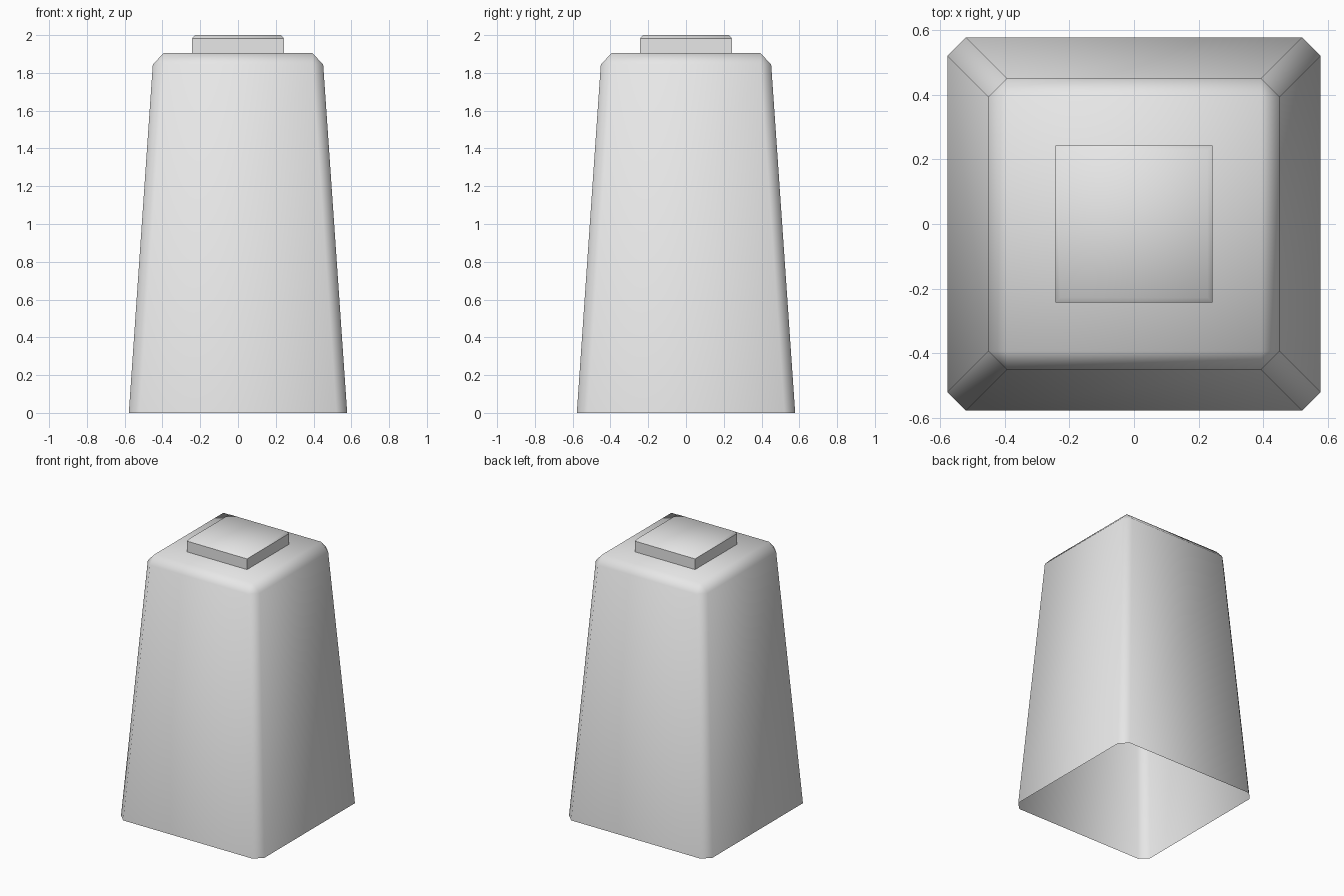
import bpy
import bmesh

if "Cube" in bpy.data.objects:
    bpy.data.objects.remove(bpy.data.objects["Cube"], do_unlink=True)

# Single pale grey material
grey = bpy.data.materials.new("pale_grey")
grey.use_nodes = True
colour = (0.8, 0.8, 0.8, 1)
grey.diffuse_color = colour
grey.node_tree.nodes["Principled BSDF"].inputs["Base Color"].default_value = colour


def corner_ring(bm, half, cut, z):
    """Square outline with each corner cut off."""
    inner = half - cut
    points = [(half, inner), (inner, half)]
    ring = []
    for _ in range(4):
        ring += [bm.verts.new((x, y, z)) for x, y in points]
        points = [(-y, x) for x, y in points]
    return ring


def loft(name, sections, crease_height=None):
    """Skin square sections (half width, corner cut, height); open below, closed on top."""
    bm = bmesh.new()
    rings = [corner_ring(bm, *s) for s in sections]
    for low, high in zip(rings, rings[1:]):
        for i in range(8):
            j = (i + 1) % 8
            bm.faces.new((low[i], low[j], high[j], high[i]))
    bm.faces.new(rings[-1])
    bmesh.ops.remove_doubles(bm, verts=bm.verts, dist=0.0001)
    for face in bm.faces:
        face.smooth = True
    # Edges at or below the crease height stay sharp
    if crease_height is not None:
        for edge in bm.edges:
            if all(v.co.z <= crease_height + 0.001 for v in edge.verts):
                edge.smooth = False
    mesh = bpy.data.meshes.new(name)
    bm.to_mesh(mesh)
    bm.free()
    mesh.materials.append(grey)
    obj = bpy.data.objects.new(name, mesh)
    bpy.context.collection.objects.link(obj)
    return obj


# Hollow tapering body with cut corners and a bevelled shoulder
loft("tapered_body", [(0.578, 0.057, 0), (0.451, 0.057, 1.845), (0.394, 0, 1.904)])

# Square cap with sharp sides and a softened top
loft("top_cap", [(0.243, 0, 1.904), (0.243, 0, 1.982), (0.228, 0, 2.0)], crease_height=1.982)
